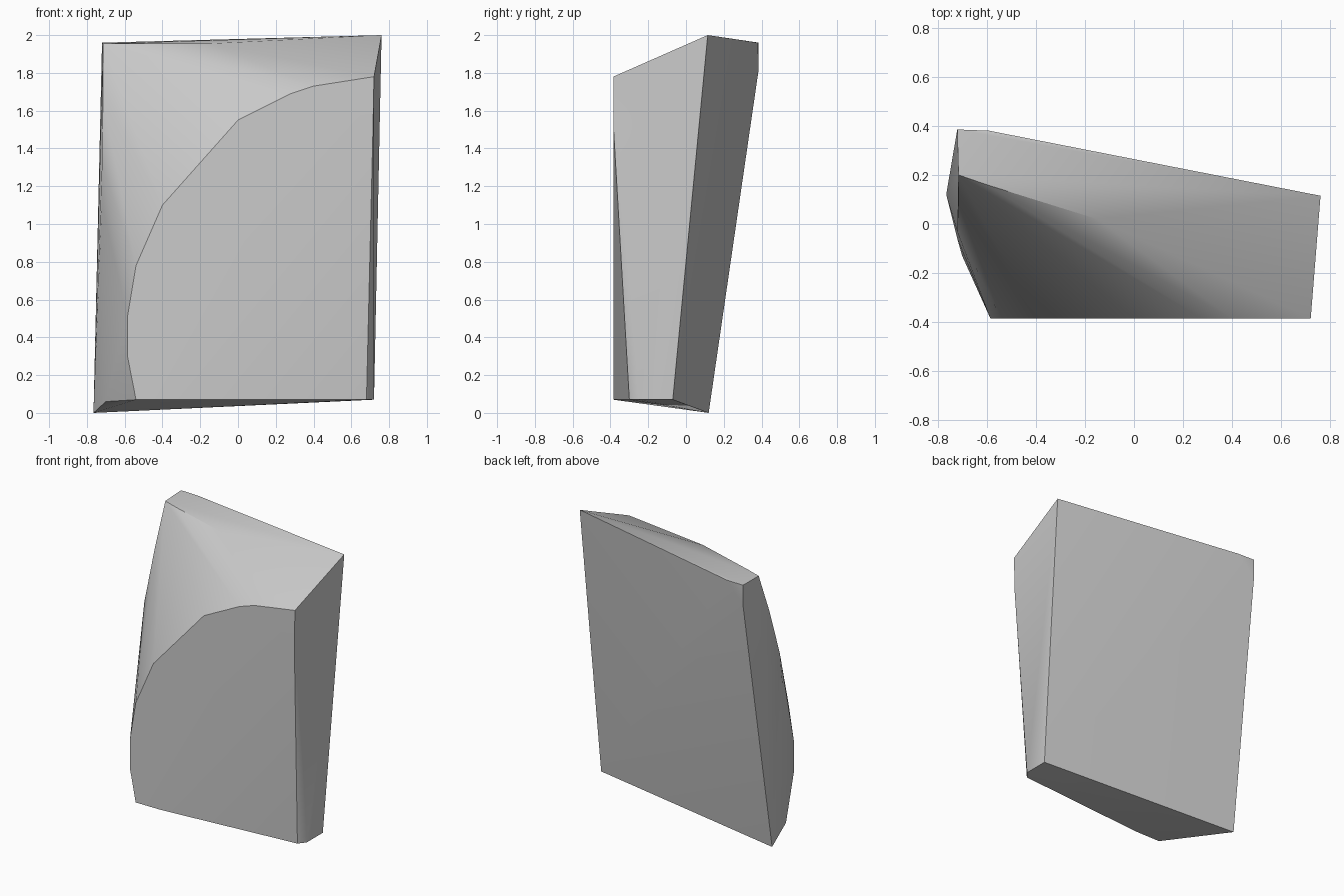
import bpy
import bmesh
from math import radians
from mathutils import Vector

cube = bpy.data.objects.get("Cube")
if cube:
    bpy.data.objects.remove(cube, do_unlink=True)

FRONT = -0.385   # plane of the worn front face
BACK = 0.385     # rearmost ridge of the slab
BASE = 0.07      # height of the chipped underside


def make_material(name, colour):
    material = bpy.data.materials.new(name)
    material.use_nodes = True
    material.diffuse_color = colour
    shader = material.node_tree.nodes["Principled BSDF"]
    shader.inputs["Base Color"].default_value = colour
    return material


def hull_object(name, points, material, crease):
    """Wrap the outline points in a closed faceted shell."""
    bm = bmesh.new()
    for point in points:
        bm.verts.new(Vector(point))
    hull = bmesh.ops.convex_hull(bm, input=bm.verts[:])
    loose = [v for v in bm.verts if not v.link_faces]
    bmesh.ops.delete(bm, geom=loose, context="VERTS")
    bmesh.ops.recalc_face_normals(bm, faces=bm.faces[:])
    mesh = bpy.data.meshes.new(name)
    bm.to_mesh(mesh)
    bm.free()
    obj = bpy.data.objects.new(name, mesh)
    bpy.context.collection.objects.link(obj)
    mesh.materials.append(material)
    bpy.ops.object.select_all(action="DESELECT")
    obj.select_set(True)
    bpy.context.view_layer.objects.active = obj
    bpy.ops.object.shade_smooth_by_angle(angle=radians(crease))
    return obj


# Curved outline of the flat front face, as x and z
front_outline = [
    (0.72, 1.78), (0.4, 1.73), (0.28, 1.69), (0, 1.55), (-0.4, 1.1),
    (-0.54, 0.78), (-0.585, 0.51), (-0.585, 0.3), (-0.54, BASE),
    (-0.34, BASE), (0.715, 1.53),
]
points = [(x, FRONT, z) for x, z in front_outline]

# Chamfered right corner and underside
points += [
    (0.68, -0.3, BASE), (0.72, -0.25, BASE), (0.72, -0.07, BASE),
    (-0.765, 0.12, 0), (-0.7, -0.13, 0.06),
]

# Rounded left edge
points += [(-0.715, 0.08, 1.66), (-0.72, -0.03, 1.32), (-0.72, -0.06, 1.1)]

# Sloping top and back ridge
points += [
    (-0.715, 0.2, 1.955), (-0.6, 0.16, 1.955), (-0.15, 0.02, 1.955),
    (0.76, 0.115, 2), (-0.59, 0.38, 1.96), (-0.72, BACK, 1.96),
    (-0.72, BACK, 1.82),
]

stone_grey = make_material("stone grey", (0.6, 0.6, 0.6, 1))
hull_object("stone_slab", points, stone_grey, 30)
